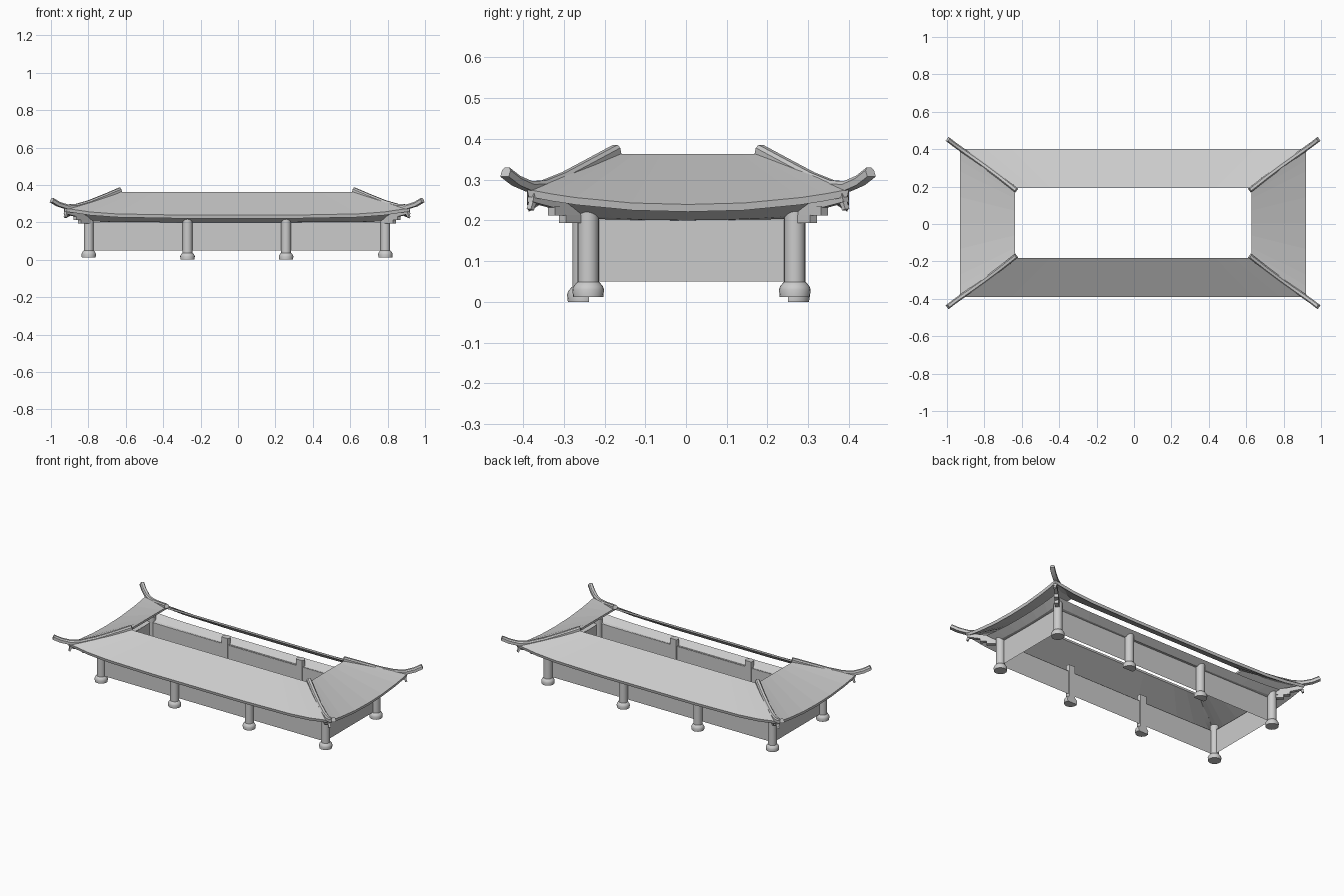
import bpy, bmesh, math
from mathutils import Vector

cube = bpy.data.objects.get("Cube")
if cube:
    bpy.data.objects.remove(cube, do_unlink=True)

GREY = (0.6, 0.6, 0.6, 1)
grey = bpy.data.materials.new("plain_grey")
grey.use_nodes = True
grey.diffuse_color = GREY
grey.node_tree.nodes["Principled BSDF"].inputs["Base Color"].default_value = GREY

CX, CY = -0.005, 0.005  # plan centre of the frame


def finish(name, bm, smooth=False):
    bmesh.ops.recalc_face_normals(bm, faces=bm.faces)
    mesh = bpy.data.meshes.new(name)
    bm.to_mesh(mesh)
    bm.free()
    mesh.materials.append(grey)
    obj = bpy.data.objects.new(name, mesh)
    bpy.context.collection.objects.link(obj)
    if smooth:
        bpy.ops.object.select_all(action="DESELECT")
        obj.select_set(True)
        bpy.context.view_layer.objects.active = obj
        bpy.ops.object.shade_smooth_by_angle(angle=math.radians(35))
    return obj


def rect_ring(hx, hy, z, lift):
    """Rectangle outline whose sides rise toward the corners."""
    steps = [-1, -0.85, -0.7, -0.35, 0, 0.35, 0.7, 0.85]
    corners = [(-hx, -hy), (hx, -hy), (hx, hy), (-hx, hy)]
    pts = []
    for i, a in enumerate(corners):
        b = corners[(i + 1) % 4]
        power = 2.2 if i % 2 else 5
        for t in steps:
            f = (t + 1) / 2
            pts.append((CX + a[0] + (b[0] - a[0]) * f,
                        CY + a[1] + (b[1] - a[1]) * f,
                        z + lift * abs(t) ** power))
    return pts


def loft(name, rings, closed, caps=False, loop=False, smooth=False):
    """Bridge successive rings; loop joins the last ring to the first."""
    bm = bmesh.new()
    rows = [[bm.verts.new(p) for p in ring] for ring in rings]
    pairs = list(zip(rows, rows[1:])) + ([(rows[-1], rows[0])] if loop else [])
    n = len(rows[0])
    for a, b in pairs:
        for i in range(n if closed else n - 1):
            j = (i + 1) % n
            bm.faces.new((a[i], a[j], b[j], b[i]))
    if caps:
        bm.faces.new(rows[0])
        bm.faces.new(rows[-1])
    return finish(name, bm, smooth)


def sweep(name, path, profile, sx, sy, smooth=False):
    """Sweep a (side, up) profile along a path mirrored into one corner."""
    pts = [Vector((CX + sx * x, CY + sy * y, z)) for x, y, z in path]
    run = pts[-1] - pts[0]
    side = Vector((-run.y, run.x, 0)).normalized()
    rings = []
    for i, p in enumerate(pts):
        tangent = (pts[min(i + 1, len(pts) - 1)] - pts[max(i - 1, 0)]).normalized()
        up = tangent.cross(side).normalized()
        if up.z < 0:
            up = -up
        rings.append([p + side * s + up * u for s, u in profile])
    return loft(name, rings, True, caps=True, smooth=smooth)


def box(w, h):
    return [(-w, -h), (w, -h), (w, h), (-w, h)]


def column(name, x, y, z, top, cut=0):
    """Round post on a flared foot; cut trims the inward side."""
    profile = [(0.037, 0), (0.039, 0.018), (0.036, 0.026), (0.029, 0.035),
               (0.026, 0.037), (0.026, top - z)]
    rings = [[(x + r * math.cos(k * math.tau / 20), y + r * math.sin(k * math.tau / 20), z + h)
              for k in range(20)] for r, h in profile]
    obj = loft(name, rings, True, caps=True)
    bm = bmesh.new()
    bm.from_mesh(obj.data)
    if cut:
        out = bmesh.ops.bisect_plane(bm, geom=bm.verts[:] + bm.edges[:] + bm.faces[:],
                                     plane_co=(x, y - cut * 0.015, 0),
                                     plane_no=(0, -cut, 0), clear_outer=True)
        edges = [e for e in out["geom_cut"] if isinstance(e, bmesh.types.BMEdge)]
        bmesh.ops.holes_fill(bm, edges=edges, sides=0)
    bm.to_mesh(obj.data)
    bm.free()
    bpy.ops.object.select_all(action="DESELECT")
    obj.select_set(True)
    bpy.context.view_layer.objects.active = obj
    bpy.ops.object.shade_smooth_by_angle(angle=math.radians(35))


# Roof skirt, open in the middle, eaves rising to the corners
loft("roof", [rect_ring(0.632, 0.188, 0.363, 0),
              rect_ring(0.925, 0.395, 0.239, 0.037),
              rect_ring(0.921, 0.391, 0.221, 0.037),
              rect_ring(0.632, 0.188, 0.350, 0)], True, loop=True)

# Flared beam below the eaves and the four walls
loft("eave_beam", [rect_ring(0.785, 0.246, 0.2, 0.004),
                   rect_ring(0.805, 0.262, 0.2, 0.012),
                   rect_ring(0.85, 0.302, 0.23, 0.018)], True)
loft("walls", [rect_ring(0.788, 0.248, 0.05, 0),
               rect_ring(0.788, 0.248, 0.202, 0)], True)

# Columns along the front and back
for side, sy in (("front", -1), ("back", 1)):
    for i, x in enumerate((-0.798, -0.27, 0.257, 0.788)):
        if i in (0, 3):
            y = -0.24 if sy < 0 else 0.267
            column(f"{side}_corner_column_{i}", x, y, 0.012, 0.235)
        else:
            y = -0.253 if sy < 0 else 0.265
            column(f"{side}_middle_column_{i}", x, y, 0, 0.242, sy)

# Corner ridges, hip rafters and stepped brackets
ridge_path = [(0.625, 0.176, 0.374), (0.71, 0.243, 0.338), (0.79, 0.303, 0.306),
              (0.86, 0.353, 0.286), (0.91, 0.388, 0.284), (0.955, 0.42, 0.298),
              (0.99, 0.447, 0.319)]
ridge_profile = [(-0.013, -0.013), (0.013, -0.013), (0.013, 0.004),
                 (0.007, 0.012), (-0.007, 0.012), (-0.013, 0.004)]
for sx, xn in ((-1, "right"), (1, "left")):
    for sy, yn in ((-1, "front"), (1, "back")):
        tag = f"{yn}_{xn}"
        sweep(f"{tag}_ridge", ridge_path, ridge_profile, sx, sy, True)
        sweep(f"{tag}_hip_rafter", [(0.78, 0.25, 0.232), (0.86, 0.33, 0.243),
                                    (0.918, 0.386, 0.258)], box(0.01, 0.013), sx, sy)
        sweep(f"{tag}_rafter_claw", [(0.9, 0.37, 0.262), (0.915, 0.383, 0.24),
                                     (0.919, 0.387, 0.226)], box(0.007, 0.006), sx, sy)
        sweep(f"{tag}_upper_bracket", [(0.78, 0.25, 0.223), (0.866, 0.335, 0.223)],
              box(0.012, 0.011), sx, sy)
        sweep(f"{tag}_lower_bracket", [(0.78, 0.25, 0.203), (0.842, 0.308, 0.203)],
              box(0.012, 0.01), sx, sy)
